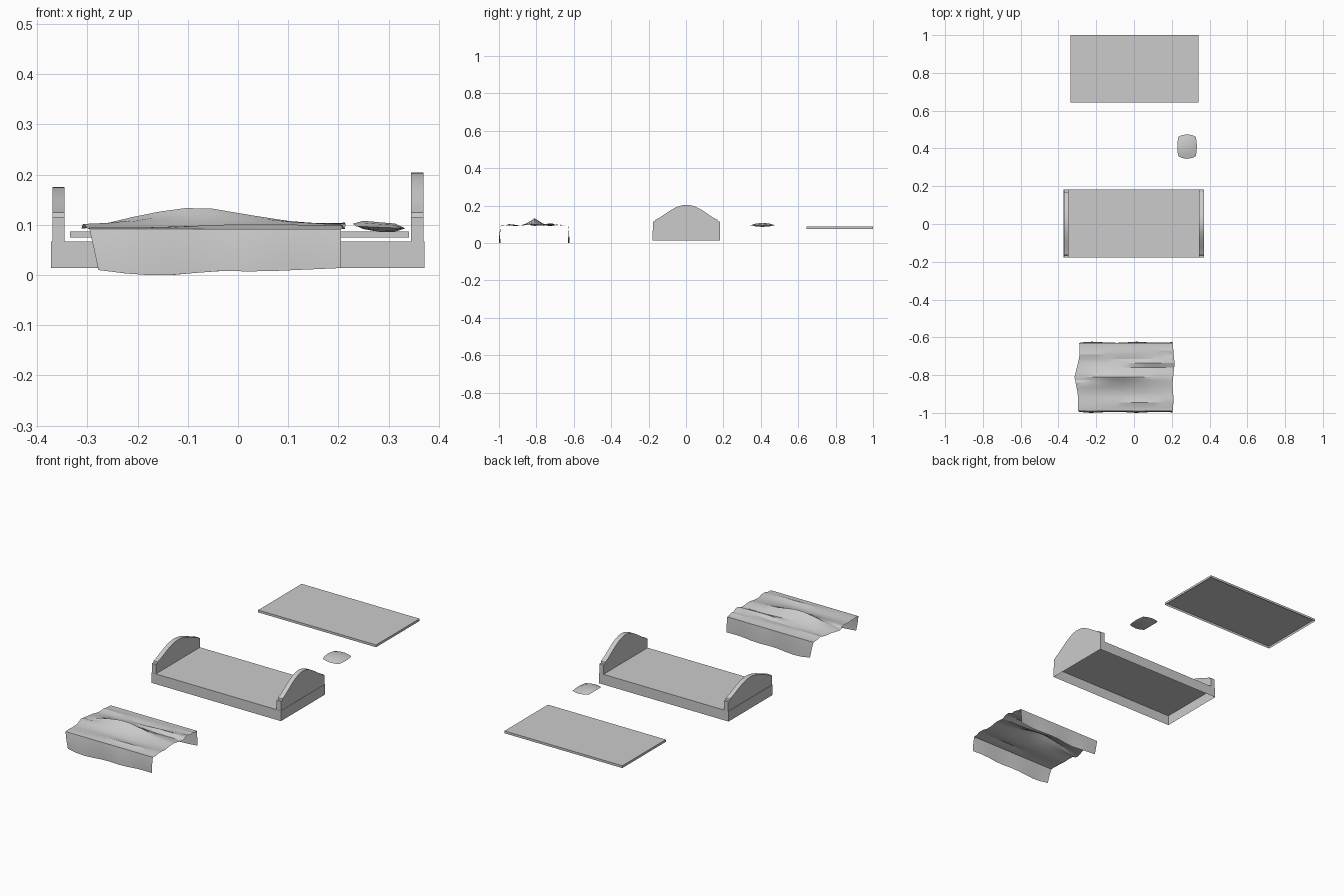
import bpy, bmesh, math

if "Cube" in bpy.data.objects:
    bpy.data.objects.remove(bpy.data.objects["Cube"])


def finish(name, bm, smooth=None):
    bmesh.ops.recalc_face_normals(bm, faces=bm.faces)
    me = bpy.data.meshes.new(name)
    bm.to_mesh(me)
    bm.free()
    ob = bpy.data.objects.new(name, me)
    bpy.context.collection.objects.link(ob)
    if smooth:
        bpy.ops.object.select_all(action='DESELECT')
        ob.select_set(True)
        bpy.context.view_layer.objects.active = ob
        bpy.ops.object.shade_smooth_by_angle(angle=math.radians(smooth))
    return ob


def open_box(name, x0, x1, y0, y1, z0, z1):
    """Box shell without an underside."""
    bm = bmesh.new()
    lo = [bm.verts.new((x, y, z0)) for x, y in ((x0, y0), (x1, y0), (x1, y1), (x0, y1))]
    hi = [bm.verts.new((v.co.x, v.co.y, z1)) for v in lo]
    bm.faces.new(hi)
    for i in range(4):
        j = (i + 1) % 4
        bm.faces.new((lo[i], lo[j], hi[j], hi[i]))
    ob = finish(name, bm)
    if ob.data.polygons[0].normal.z < 0:
        ob.data.flip_normals()
    return ob


def end_board(name, x0, x1, top):
    """Arched board with small square shoulders, mirrored about its middle."""
    base, shoulder, yc = 0.067, 0.115, 0.0025
    half = [(0.18, base), (0.18, shoulder), (0.168, shoulder), (0.166, 0.124)]
    for i in range(1, 9):
        t = i / 8
        y = 0.166 * (1 - t)
        half.append((y, 0.124 + (top - 0.124) * math.sin(t * math.pi / 2) ** 1.25))
    outline = half + [(-y, z) for y, z in reversed(half[:-1])]
    bm = bmesh.new()
    face = bm.faces.new([bm.verts.new((x0, y + yc, z)) for y, z in outline])
    ext = bmesh.ops.extrude_face_region(bm, geom=[face], use_keep_orig=True)
    verts = [g for g in ext['geom'] if isinstance(g, bmesh.types.BMVert)]
    bmesh.ops.translate(bm, verts=verts, vec=(x1 - x0, 0, 0))
    return finish(name, bm, 30)


def interp(table, x):
    if x <= table[0][0]:
        return table[0][1]
    for (a, fa), (b, fb) in zip(table, table[1:]):
        if x <= b:
            return fa + (fb - fa) * (x - a) / (b - a)
    return table[-1][1]


def grid_faces(bm, rows):
    for a, b in zip(rows, rows[1:]):
        for i in range(len(a) - 1):
            bm.faces.new((a[i], a[i + 1], b[i + 1], b[i]))


# Bed frame and its two arched ends
open_box("bed_frame", -0.372, 0.371, -0.178, 0.183, 0.014, 0.067)
end_board("footboard", -0.3695, -0.346, 0.175)
end_board("headboard", 0.345, 0.3695, 0.204)

# Mattress
open_box("mattress", -0.335, 0.341, 0.644, 1.0, 0.075, 0.087)

# Pillow: two bulged sheets sharing a rim, tilted down toward +x
bm = bmesh.new()
steps = (-1, -0.6, 0, 0.6, 1)
for side in (1, -1):
    rows = []
    for u in steps:
        row = []
        for v in steps:
            x = 0.281 + 0.052 * u * (1 - 0.12 * v * v)
            y = 0.41 + 0.065 * v * (1 - 0.2 * u * u)
            bulge = (1 - u ** 4) * (1 - v * v)
            z = 0.095 - 0.002 * u + 0.005 * max(0, -u) * (1 - v * v)
            z += side * bulge * (0.010 if side > 0 else 0.009)
            row.append(bm.verts.new((x, y, z)))
        rows.append(row)
    grid_faces(bm, rows)
bmesh.ops.remove_doubles(bm, verts=bm.verts, dist=1e-5)
finish("pillow", bm, 20)

# Draped blanket: creased top, hanging front and back, open at both ends
left_edge = [(-0.99, -0.296), (-0.9, -0.297), (-0.81, -0.315), (-0.7, -0.288), (-0.63, -0.29)]
right_edge = [(-0.99, 0.205), (-0.93, 0.21), (-0.85, 0.203), (-0.74, 0.215), (-0.63, 0.205)]
ridge = [(-0.31, 0.0), (-0.18, 0.033), (-0.08, 0.045), (0.1, 0.017), (0.22, 0.008)]
hem = [(-0.28, 0.010), (-0.2, 0.0), (-0.11, 0.0), (-0.06, 0.008), (0.05, 0.007), (0.21, 0.014)]
# folds: centre y, drift of y along x, half width, height at left, height at right
folds = [(-0.945, 0.06, 0.022, 0.003, 0.014), (-0.865, -0.05, 0.025, 0.015, 0.002),
         (-0.74, 0.08, 0.025, 0.002, 0.018), (-0.68, 0.02, 0.02, 0.009, 0.008)]
tops = [-0.99, -0.97, -0.945, -0.92, -0.89, -0.865, -0.84, -0.825, -0.81,
        -0.785, -0.76, -0.735, -0.715, -0.69, -0.67, -0.65, -0.63]
cols = 11


def top_z(x, y):
    z = 0.092 + interp(ridge, x) * max(0, 1 - abs(y + 0.812 + 0.03 * x) / 0.055)
    t = (x + 0.3) / 0.52
    for yc, drift, w, h0, h1 in folds:
        z += (h0 + (h1 - h0) * t) * max(0, 1 - abs(y - yc - drift * x) / w)
    return z


bm = bmesh.new()
rows = []
profile = [("front", 1.0), ("front", 0.5)] + [("top", y) for y in tops] + [("back", 0.5), ("back", 1.0)]
for kind, s in profile:
    row = []
    for i in range(cols):
        t = i / (cols - 1)
        y = s if kind == "top" else (-0.99 if kind == "front" else -0.63)
        x = interp(left_edge, y) * (1 - t) + interp(right_edge, y) * t
        if kind == "top":
            z = top_z(x, y)
        else:
            x += 0.018 * s * (1 - t)
            z = 0.094 + (interp(hem, x) - 0.094) * s
            out = 0.003 + 0.004 * math.sin(i * 1.3) * s
            y += max(-0.01, -out - 0.003) if kind == "front" else out
        row.append(bm.verts.new((x, y, z)))
    rows.append(row)
grid_faces(bm, rows)
finish("blanket", bm, 20)
